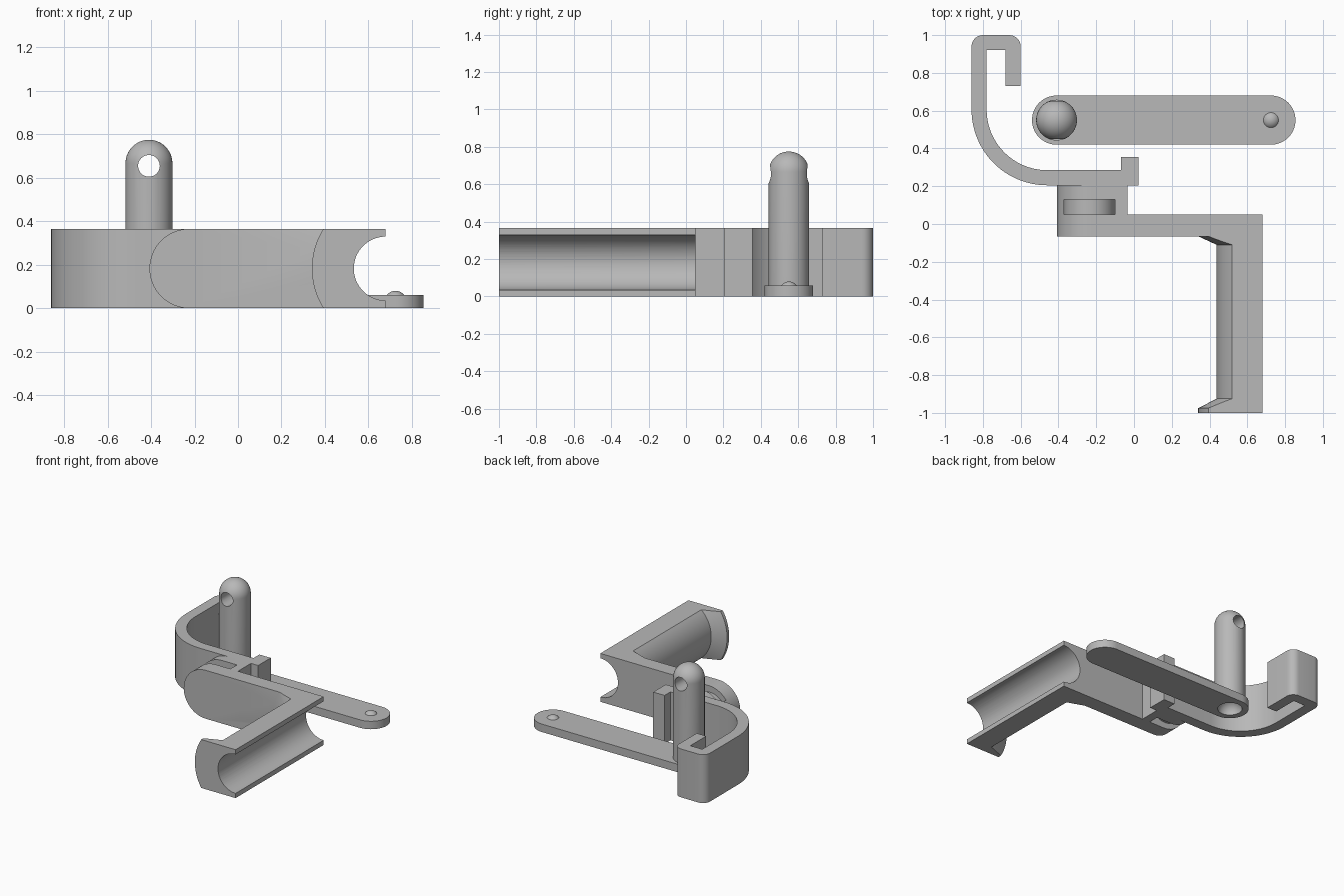
import bpy, bmesh, math
from mathutils import Matrix, Vector

cube = bpy.data.objects.get("Cube")
if cube:
    bpy.data.objects.remove(cube, do_unlink=True)

grey = bpy.data.materials.new("plain_grey")
grey.use_nodes = True
grey.diffuse_color = (0.48, 0.48, 0.48, 1)
grey.node_tree.nodes["Principled BSDF"].inputs["Base Color"].default_value = (0.48, 0.48, 0.48, 1)

H = 0.365          # height of the bracket
MID = H / 2


def add(name, bm):
    bmesh.ops.recalc_face_normals(bm, faces=bm.faces)
    mesh = bpy.data.meshes.new(name)
    bm.to_mesh(mesh)
    bm.free()
    mesh.materials.append(grey)
    obj = bpy.data.objects.new(name, mesh)
    bpy.context.collection.objects.link(obj)
    return obj


def arc(cx, cy, r, a0, a1, n=16):
    angles = [math.radians(a0 + (a1 - a0) * i / n) for i in range(n + 1)]
    return [(cx + r * math.cos(a), cy + r * math.sin(a)) for a in angles]


def prism(name, pts, lo, hi, upright=False):
    """Extrude an outline along z, or an x-z outline along y when upright."""
    place = (lambda u, v, w: (u, w, v)) if upright else (lambda u, v, w: (u, v, w))
    bm = bmesh.new()
    face = bm.faces.new([bm.verts.new(place(u, v, lo)) for u, v in pts])
    new = bmesh.ops.extrude_face_region(bm, geom=[face])["geom"]
    verts = [g for g in new if isinstance(g, bmesh.types.BMVert)]
    bmesh.ops.translate(bm, verts=verts, vec=Vector(place(0, 0, hi - lo)))
    return add(name, bm)


def box(name, x0, x1, y0, y1, z0, z1):
    return prism(name, [(x0, y0), (x1, y0), (x1, y1), (x0, y1)], z0, z1)


def lathe(name, profile, centre, turn=Matrix(), steps=64):
    """Spin (radius, height) points about z, then turn and move."""
    bm = bmesh.new()
    verts = [bm.verts.new((r, 0, h)) for r, h in profile]
    edges = [bm.edges.new(pair) for pair in zip(verts, verts[1:])]
    bmesh.ops.spin(bm, geom=verts + edges, cent=(0, 0, 0), axis=(0, 0, 1),
                   angle=math.tau, steps=steps, use_duplicate=False)
    bmesh.ops.remove_doubles(bm, verts=bm.verts, dist=0.0001)
    bmesh.ops.transform(bm, matrix=Matrix.Translation(centre) @ turn, verts=bm.verts)
    return add(name, bm)


def combine(target, other, operation):
    mod = target.modifiers.new("combine", 'BOOLEAN')
    mod.operation, mod.solver, mod.object = operation, 'EXACT', other
    bpy.context.view_layer.objects.active = target
    bpy.ops.object.modifier_apply(modifier=mod.name)
    bpy.data.objects.remove(other, do_unlink=True)


# Trough arm: flanged spool, trimmed to a half with flat top and bottom
ALONG_Y = Matrix.Rotation(math.radians(-90), 4, 'X')
AXIS_X = 0.68
arm = lathe("trough_arm", [(0, -1), (0.34, -1), (0.34, -0.975), (0.243, -0.925),
                           (0.243, -0.11), (0.34, -0.065), (0.34, -0.03), (0, -0.03)],
            (AXIS_X, 0, MID), ALONG_Y, 96)
combine(arm, box("trim", 0.2, AXIS_X, -1.1, 0.1, 0, H), 'INTERSECT')

# Flat plate with a round end, joined to the arm
round_end = arc(-0.225, MID, MID, 90, 270, 32)
plate = prism("plate", round_end + [(AXIS_X, 0), (AXIS_X, H)], -0.065, 0.05, True)
combine(arm, plate, 'UNION')
combine(arm, prism("channel", arc(AXIS_X, MID, 0.147, 0, 354.375, 63), -1.1, 0.2, True), 'DIFFERENCE')

# Hinge block with a slot and a disc held in it
block = prism("hinge_block", round_end + [(-0.035, 0), (-0.035, H)], 0.05, 0.21, True)
combine(block, box("slot", -0.37, -0.1, 0.051, 0.13, -0.1, 0.5), 'DIFFERENCE')
disc = prism("hinge_disc", arc(-0.235, MID, 0.135, 0, 354.375, 63), 0.05, 0.132, True)

# Curved hook with a returning lip and an end tab
outline = (arc(-0.66, 0.94, 0.06, 0, 90, 8) + arc(-0.80, 0.94, 0.06, 90, 180, 8)
           + arc(-0.46, 0.605, 0.4, 180, 270, 24)
           + [(0.025, 0.205), (0.025, 0.355), (-0.07, 0.355), (-0.07, 0.285)]
           + arc(-0.46, 0.605, 0.32, 270, 180, 24)
           + [(-0.78, 0.92), (-0.68, 0.92), (-0.68, 0.73), (-0.6, 0.73)])
hook = prism("hook", outline, 0, H)

# Link bar with a dimple underneath, below the post
POST = (-0.41, 0.55, 0)
bar = prism("link_bar", arc(0.725, 0.55, 0.13, -90, 90, 32) + arc(POST[0], 0.55, 0.13, 90, 270, 32), 0, 0.06)

# Domed post with a cross hole
dome = arc(0, 0.667, 0.108, 0, 90, 16)
post = lathe("post", [(0, 0.03), (0.108, 0.03)] + dome[:-1] + [(0, 0.775)], POST)
combine(bar, post, 'UNION')
combine(bar, prism("cross_hole", arc(POST[0], 0.655, 0.05, 0, 348.75, 31), 0.3, 0.8, True), 'DIFFERENCE')
bowl = arc(0, 0, 0.085, 0, 90, 12)
combine(bar, lathe("dimple", [(0, -0.05), (0.085, -0.05)] + bowl[:-1] + [(0, 0.085)], POST), 'DIFFERENCE')

# Small locating bump at the far end of the bar
cap = arc(0, 0.03, 0.05, 0, 90, 10)
bump = lathe("bump", [(0, 0.03)] + cap[:-1] + [(0, 0.08)], (0.725, 0.55, 0), steps=32)

# Smooth shading with sharp edges kept
bpy.ops.object.select_all(action='DESELECT')
for obj in (arm, block, disc, hook, bar, bump):
    obj.select_set(True)
bpy.context.view_layer.objects.active = arm
bpy.ops.object.shade_smooth_by_angle(angle=math.radians(25))
